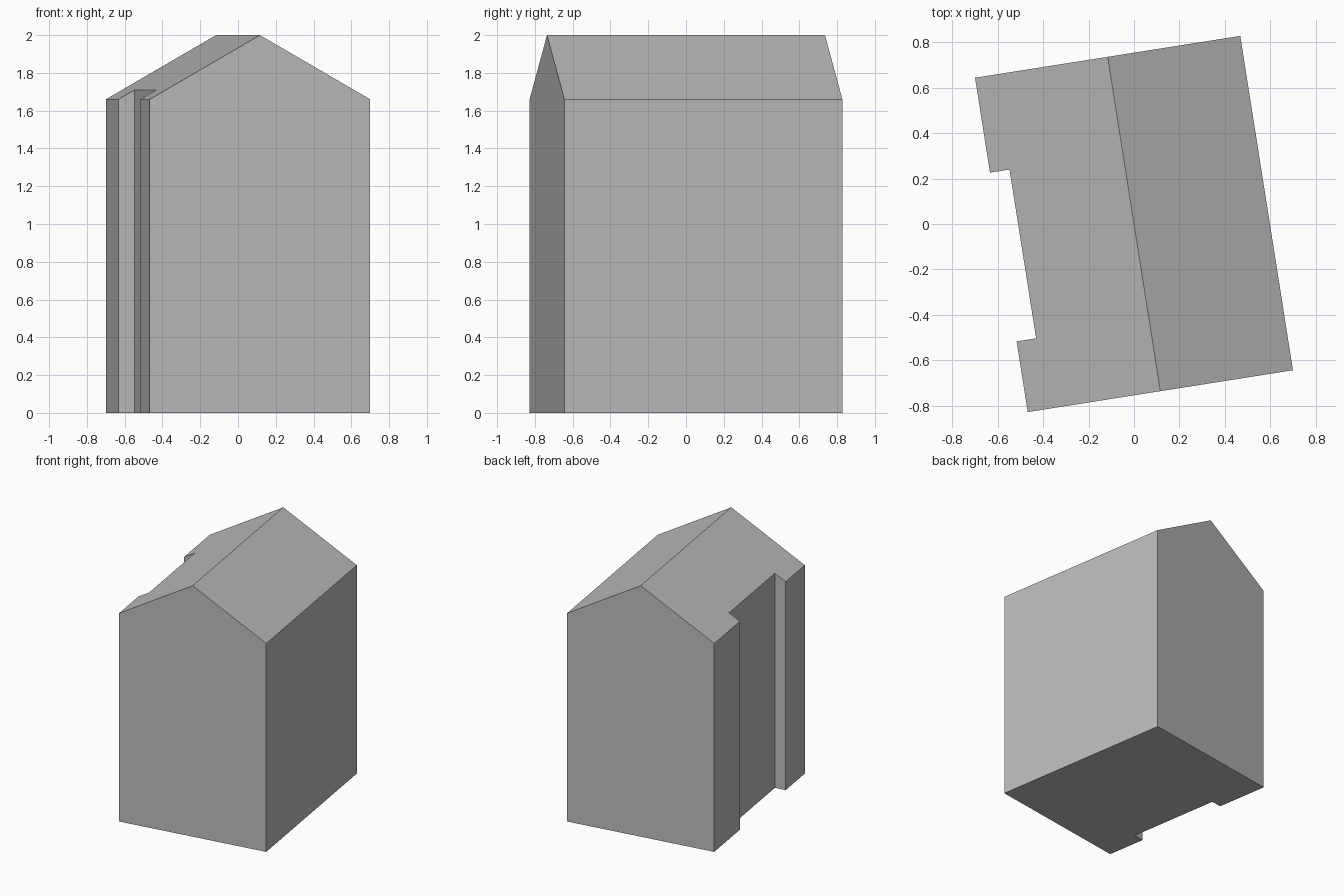
import bpy, bmesh, math
from mathutils import Vector

cube = bpy.data.objects.get("Cube")
if cube:
    bpy.data.objects.remove(cube, do_unlink=True)

# Main dimensions
HALF_W, HALF_L = 0.591, 0.745
EAVES, RIDGE = 1.66, 2.0
RECESS_X, RECESS_FRONT, RECESS_BACK = -0.504, -0.43, 0.322
TURN = math.radians(8.96)

# Single wall and roof colour
grey = bpy.data.materials.new("plain grey")
grey.use_nodes = True
colour = (0.5, 0.5, 0.5, 1)
grey.diffuse_color = colour
grey.node_tree.nodes["Principled BSDF"].inputs["Base Color"].default_value = colour

# Footprint with a shallow recess in one long side
footprint = [
    (-HALF_W, -HALF_L), (HALF_W, -HALF_L), (HALF_W, HALF_L), (-HALF_W, HALF_L),
    (-HALF_W, RECESS_BACK), (RECESS_X, RECESS_BACK),
    (RECESS_X, RECESS_FRONT), (-HALF_W, RECESS_FRONT),
]
bm = bmesh.new()
base = bm.faces.new([bm.verts.new((x, y, 0)) for x, y in footprint])
walls = bmesh.ops.extrude_face_region(bm, geom=[base], use_keep_orig=True)
top = [v for v in walls["geom"] if isinstance(v, bmesh.types.BMVert)]
bmesh.ops.translate(bm, verts=top, vec=(0, 0, RIDGE * 2))

# Trim the block with the two roof slopes and close each slope
for side in (-1, 1):
    slope = Vector((side * (RIDGE - EAVES), 0, HALF_W)).normalized()
    cut = bmesh.ops.bisect_plane(
        bm, geom=bm.verts[:] + bm.edges[:] + bm.faces[:],
        plane_co=(0, 0, RIDGE), plane_no=slope, clear_outer=True)
    rim = [e for e in cut["geom_cut"] if isinstance(e, bmesh.types.BMEdge)]
    bmesh.ops.holes_fill(bm, edges=rim, sides=0)
bmesh.ops.recalc_face_normals(bm, faces=bm.faces[:])

mesh = bpy.data.meshes.new("house_block")
bm.to_mesh(mesh)
bm.free()
mesh.materials.append(grey)
house = bpy.data.objects.new("house_block", mesh)
house.rotation_euler.z = TURN
bpy.context.collection.objects.link(house)
